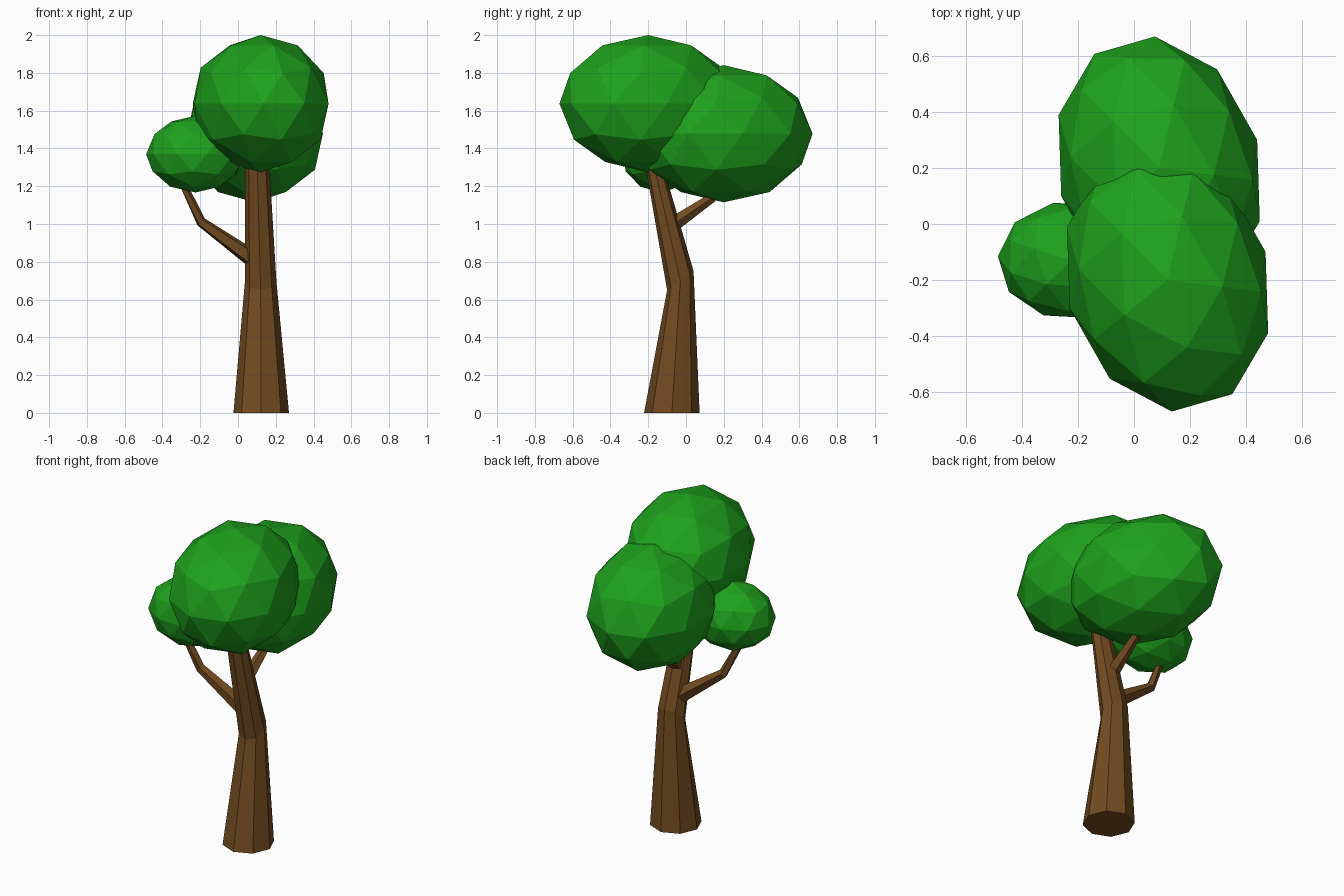
import bpy, bmesh, math
from mathutils import Vector, Matrix

if "Cube" in bpy.data.objects:
    bpy.data.objects.remove(bpy.data.objects["Cube"])


def material(name, color):
    m = bpy.data.materials.new(name)
    m.diffuse_color = color
    m.use_nodes = True
    m.node_tree.nodes["Principled BSDF"].inputs["Base Color"].default_value = m.diffuse_color
    return m


BARK = material("bark", (0.17, 0.07, 0.015, 1))
LEAF = material("leaf", (0.013, 0.36, 0.012, 1))


def finish(bm, name, mat):
    bmesh.ops.recalc_face_normals(bm, faces=bm.faces)
    mesh = bpy.data.meshes.new(name)
    bm.to_mesh(mesh)
    bm.free()
    mesh.materials.append(mat)
    obj = bpy.data.objects.new(name, mesh)
    bpy.context.collection.objects.link(obj)
    return obj


def loft(name, rings, sides):
    """Skin rings given as (centre, u axis, v axis) and cap both ends."""
    bm = bmesh.new()
    loops = []
    for c, u, v in rings:
        c, u, v = Vector(c), Vector(u), Vector(v)
        angles = [math.tau * i / sides for i in range(sides)]
        loops.append([bm.verts.new(c + u * math.cos(a) + v * math.sin(a)) for a in angles])
    for a, b in zip(loops, loops[1:]):
        for i in range(sides):
            j = (i + 1) % sides
            bm.faces.new((a[i], a[j], b[j], b[i]))
    bm.faces.new(loops[0])
    bm.faces.new(loops[-1])
    return finish(bm, name, BARK)


def branch(name, points, sides=5):
    """Tapered limb along (centre, radius) points."""
    pts = [Vector(p) for p, r in points]
    rings = []
    for i, (p, r) in enumerate(points):
        d = (pts[min(i + 1, len(pts) - 1)] - pts[max(i - 1, 0)]).normalized()
        u = d.cross(Vector((0.3, 0.3, -1)).cross(d)).normalized()
        v = d.cross(u)
        rings.append((p, u * r, v * r))
    return loft(name, rings, sides)


def foliage(name, centre, shape):
    bm = bmesh.new()
    bmesh.ops.create_icosphere(bm, subdivisions=2, radius=1)
    bmesh.ops.transform(bm, matrix=Matrix.Translation(centre) @ shape.to_4x4(), verts=bm.verts)
    return finish(bm, name, LEAF)


# Bent octagonal trunk
loft("trunk", [
    ((0.123, -0.075, 0.0), (0.147, 0, 0), (0, 0.147, 0)),
    ((0.12, -0.03, 0.70), (0.083, 0, 0), (0, 0.07, 0.05)),
    ((0.10, -0.185, 1.38), (0.062, 0, 0), (0, 0.04, 0.012)),
], 8)

# Side limbs
branch("left_branch", [((0.10, -0.05, 0.80), 0.05), ((-0.195, -0.09, 1.01), 0.028),
                       ((-0.30, -0.12, 1.23), 0.02)])
branch("back_branch", [((0.10, -0.08, 0.99), 0.042), ((0.10, 0.137, 1.138), 0.026),
                       ((0.10, 0.20, 1.22), 0.02)])

# Leaf clumps: the two large ones share one slightly skewed shape
big = Matrix(((0.373, -0.015, 0), (-0.047, 0.47, 0), (0, 0, 0.363)))
small = Matrix.Diagonal((0.262, 0.212, 0.203)) @ Matrix.Rotation(math.radians(14), 3, 'Z')
foliage("front_foliage", (0.12, -0.20, 1.637), big)
foliage("back_foliage", (0.09, 0.20, 1.478), big)
foliage("left_foliage", (-0.225, -0.13, 1.37), small)
